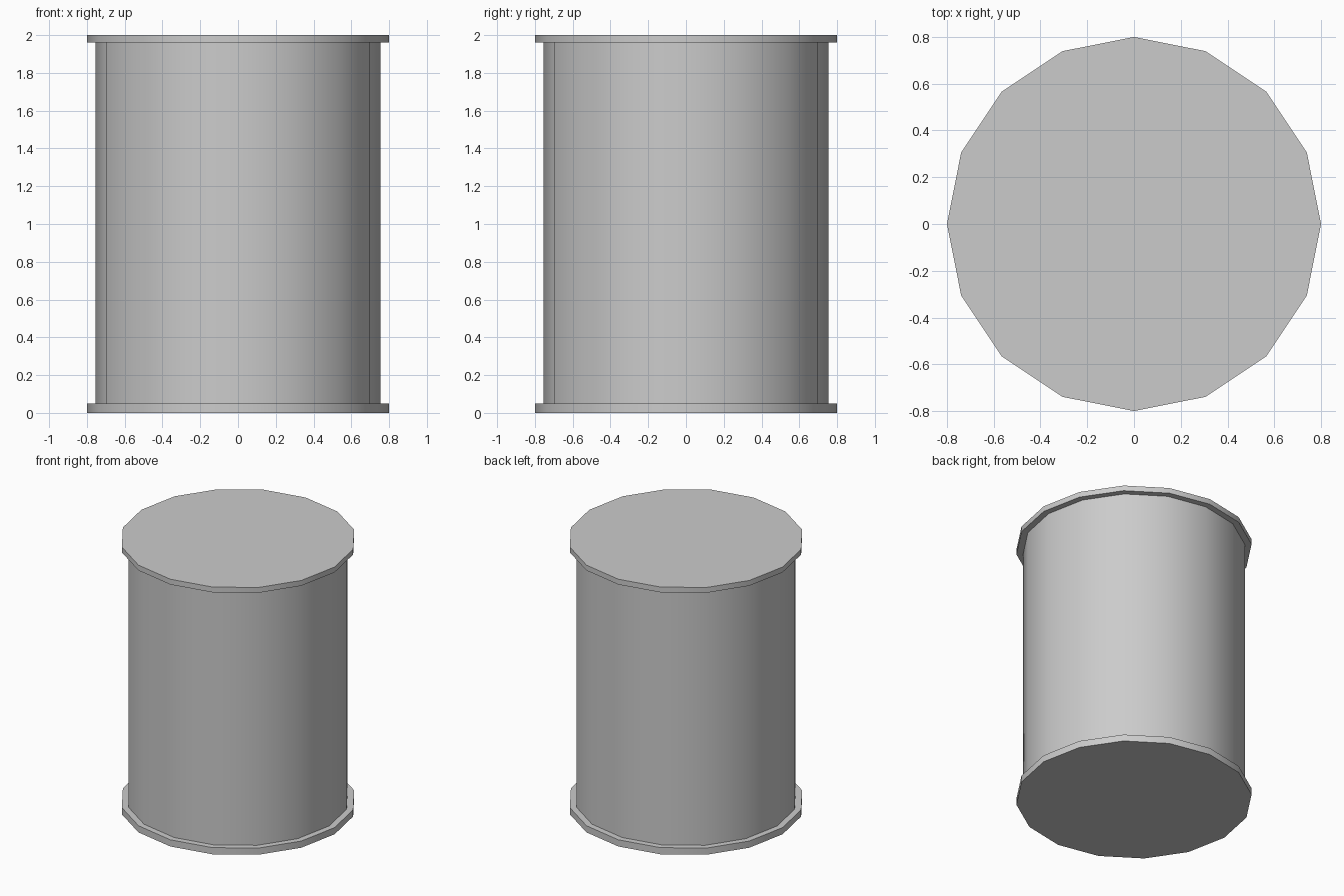
import bpy, bmesh, math

if "Cube" in bpy.data.objects:
    bpy.data.objects.remove(bpy.data.objects["Cube"])

SIDES = 16

# half profile (radius, height): bottom rim, body, top rim
PROFILE = [(0.80, 0.0), (0.80, 0.05), (0.755, 0.05),
           (0.755, 1.96), (0.80, 1.96), (0.80, 2.0)]

# drum: 16-sided turned shell with flat closed ends
bm = bmesh.new()
rings = []
for r, z in PROFILE:
    rings.append([bm.verts.new((r * math.cos(2 * math.pi * i / SIDES),
                                r * math.sin(2 * math.pi * i / SIDES), z))
                  for i in range(SIDES)])
for low, high in zip(rings, rings[1:]):
    for i in range(SIDES):
        j = (i + 1) % SIDES
        bm.faces.new((low[i], low[j], high[j], high[i]))
bm.faces.new(rings[0][::-1])
bm.faces.new(rings[-1])
bmesh.ops.recalc_face_normals(bm, faces=bm.faces)

mesh = bpy.data.meshes.new("drum")
bm.to_mesh(mesh)
bm.free()
drum = bpy.data.objects.new("drum", mesh)
bpy.context.collection.objects.link(drum)

# smooth wall, crisp rims
bpy.context.view_layer.objects.active = drum
drum.select_set(True)
bpy.ops.object.shade_smooth_by_angle(angle=math.radians(30))
